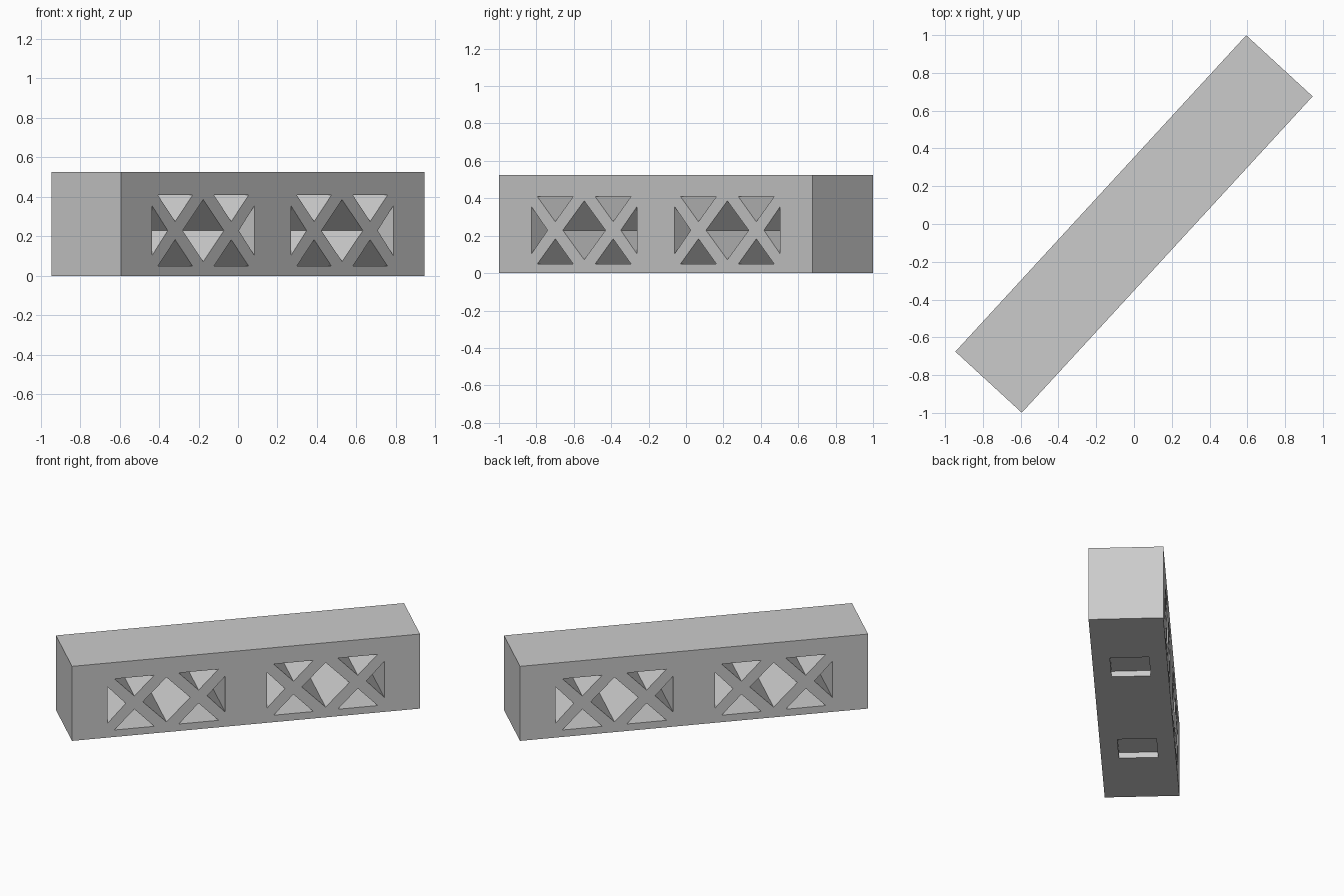
import bpy, bmesh, math
from mathutils import Matrix

default = bpy.data.objects.get("Cube")
if default:
    bpy.data.objects.remove(default, do_unlink=True)

LENGTH, WIDTH, HEIGHT = 2.275, 0.478, 0.525
TURN = Matrix.Rotation(math.radians(47.4), 4, 'Z')
TRUSS_Z = 0.229       # height of the lattice centre line
GROUP_X = 0.52        # distance of each lattice from the middle

grey = bpy.data.materials.new("plain grey")
grey.use_nodes = True
colour = (0.6, 0.6, 0.6, 1)
grey.diffuse_color = colour
grey.node_tree.nodes["Principled BSDF"].inputs["Base Color"].default_value = colour


def add_box(bm, size, centre):
    m = Matrix.Translation(centre) @ Matrix.Diagonal((*size, 1))
    bmesh.ops.create_cube(bm, size=1, matrix=m)


def add_prism(bm, outline):
    """Prism running right through the beam, from an outline in length and height."""
    face = bm.faces.new([bm.verts.new((x, -WIDTH, z)) for x, z in outline])
    out = bmesh.ops.extrude_face_region(bm, geom=[face])
    moved = [v for v in out["geom"] if isinstance(v, bmesh.types.BMVert)]
    bmesh.ops.translate(bm, vec=(0, 2 * WIDTH, 0), verts=moved)


def make_object(name, bm):
    bmesh.ops.recalc_face_normals(bm, faces=bm.faces)
    bm.transform(TURN)
    mesh = bpy.data.meshes.new(name)
    bm.to_mesh(mesh)
    bm.free()
    mesh.materials.append(grey)
    obj = bpy.data.objects.new(name, mesh)
    bpy.context.scene.collection.objects.link(obj)
    return obj


# Solid beam
bm = bmesh.new()
add_box(bm, (LENGTH, WIDTH, HEIGHT), (0, 0, HEIGHT / 2))
beam = make_object("lattice_beam", bm)

# Openings of the two crossed lattices, and shallow square recesses underneath
bm = bmesh.new()
for gx in (-GROUP_X, GROUP_X):
    openings = [[(-0.155, 0), (0, 0.157), (0.155, 0), (0, -0.157)]]
    for s in (-1, 1):
        openings.append([(s * 0.384, 0.127), (s * 0.384, -0.127), (s * 0.266, 0)])
        for t in (-1, 1):
            openings.append([(s * 0.34, t * 0.18), (s * 0.08, t * 0.18), (s * 0.21, t * 0.046)])
    for outline in openings:
        add_prism(bm, [(gx + x, TRUSS_Z + z) for x, z in outline])
    add_box(bm, (0.24, 0.25, 0.08), (gx, 0, 0))
cutter = make_object("opening_cutter", bm)
cutter.hide_render = True

# Cut the openings
mod = beam.modifiers.new("openings", 'BOOLEAN')
mod.operation = 'DIFFERENCE'
mod.solver = 'EXACT'
mod.object = cutter
bpy.context.view_layer.objects.active = beam
beam.select_set(True)
bpy.ops.object.modifier_apply(modifier=mod.name)
bpy.data.objects.remove(cutter, do_unlink=True)
